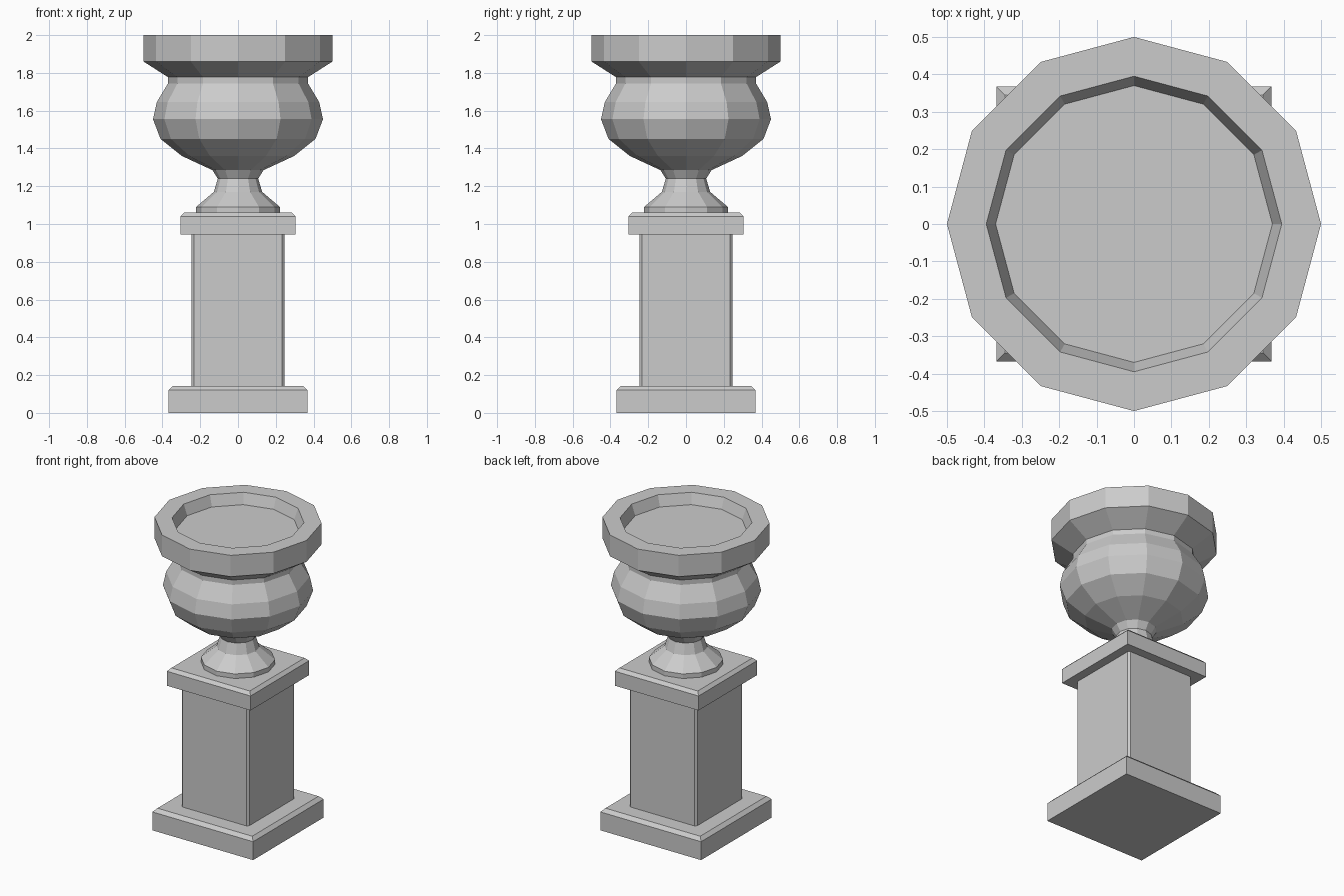
import bpy, bmesh
from math import cos, sin, pi

cube = bpy.data.objects.get("Cube")
if cube:
    bpy.data.objects.remove(cube, do_unlink=True)

stone = bpy.data.materials.new("grey_stone")
stone.use_nodes = True
GREY = (0.6, 0.6, 0.6, 1)
stone.diffuse_color = GREY
stone.node_tree.nodes["Principled BSDF"].inputs["Base Color"].default_value = GREY


def stack(name, sections):
    """Skin a closed solid through matching horizontal outlines."""
    bm = bmesh.new()
    rings = [[bm.verts.new((x, y, z)) for x, y in outline] for outline, z in sections]
    bm.faces.new(rings[0][::-1])
    for low, high in zip(rings, rings[1:]):
        for i in range(len(low)):
            j = (i + 1) % len(low)
            bm.faces.new((low[i], low[j], high[j], high[i]))
    bm.faces.new(rings[-1])
    bmesh.ops.recalc_face_normals(bm, faces=bm.faces[:])
    mesh = bpy.data.meshes.new(name)
    bm.to_mesh(mesh)
    bm.free()
    mesh.materials.append(stone)
    obj = bpy.data.objects.new(name, mesh)
    bpy.context.collection.objects.link(obj)
    return obj


def square(h):
    return [(-h, -h), (h, -h), (h, h), (-h, h)]


def chamfered_square(h, c):
    k = h - c
    return [(-k, -h), (k, -h), (h, -k), (h, k), (k, h), (-k, h), (-h, k), (-h, -k)]


def ring(r, sides=12):
    return [(r * cos(2 * pi * i / sides), r * sin(2 * pi * i / sides)) for i in range(sides)]


def slab(name, half, z0, z1, bevel):
    """Square slab with a bevelled upper edge."""
    stack(name, [(square(half), z0), (square(half), z1 - bevel),
                 (square(half - bevel), z1)])


def turned(name, profile):
    """Twelve-sided turned part from (radius, height) points."""
    stack(name, [(ring(r), z) for r, z in profile])


# Pedestal
slab("plinth", 0.367, 0, 0.143, 0.022)
shaft = chamfered_square(0.246, 0.013)
stack("shaft", [(shaft, 0.143), (shaft, 0.945)])
slab("pedestal_cap", 0.305, 0.945, 1.06, 0.02)

# Urn: foot, neck, bowl, rim and recessed floor
turned("urn", [
    (0.222, 1.06), (0.222, 1.09), (0.128, 1.17), (0.107, 1.24),
    (0.135, 1.285), (0.297, 1.36), (0.41, 1.45), (0.45, 1.555),
    (0.43, 1.645), (0.37, 1.745), (0.37, 1.777), (0.5, 1.86),
    (0.5, 2.0), (0.395, 2.0), (0.37, 1.93),
])
